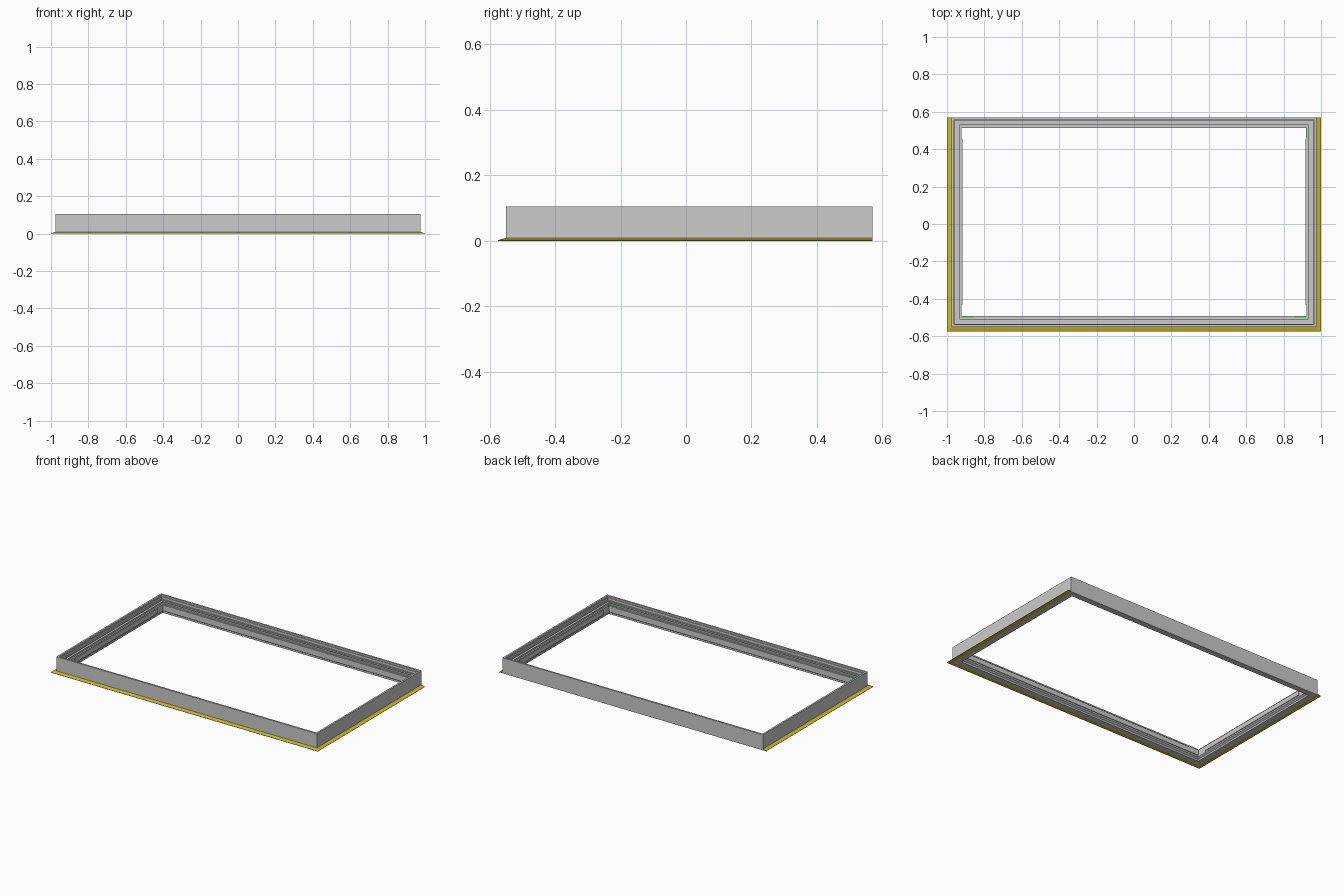
import bpy, bmesh

if "Cube" in bpy.data.objects:
    bpy.data.objects.remove(bpy.data.objects["Cube"])

X, Y0, Y1 = 0.975, -0.55, 0.57   # outer faces of the frame walls


def material(name, rgb):
    m = bpy.data.materials.new(name)
    m.diffuse_color = (*rgb, 1)
    m.use_nodes = True
    m.node_tree.nodes["Principled BSDF"].inputs["Base Color"].default_value = m.diffuse_color
    return m


YELLOW = material("yellow", (0.62, 0.5, 0.02))
GREEN = material("green", (0.05, 0.8, 0.1))


def finish(name, bm, mat=None):
    bmesh.ops.recalc_face_normals(bm, faces=bm.faces)
    me = bpy.data.meshes.new(name)
    bm.to_mesh(me)
    bm.free()
    ob = bpy.data.objects.new(name, me)
    bpy.context.collection.objects.link(ob)
    if mat:
        me.materials.append(mat)
    return ob


def sweep(name, profile, mat=None, open_back=False):
    """Mitred sweep of (inward offset, z) points around the rectangle."""
    bm = bmesh.new()
    rings = []
    for side in range(4):
        ring = []
        for d, z in profile:
            back = Y1 if open_back else Y1 - d
            x, y = X - d, Y0 + d
            px, py = [(x, back), (x, y), (-x, y), (-x, back)][side]
            ring.append(bm.verts.new((px, py, z)))
        rings.append(ring)
    n = len(profile)
    for s in range(3 if open_back else 4):
        a, b = rings[s], rings[(s + 1) % 4]
        for i in range(n):
            j = (i + 1) % n
            bm.faces.new((a[i], a[j], b[j], b[i]))
    if open_back:
        bm.faces.new(rings[0])
        bm.faces.new(rings[3])
    return finish(name, bm, mat)


def box(name, x0, x1, y0, y1, z0, z1, mat=None):
    bm = bmesh.new()
    bmesh.ops.create_cube(bm, size=1)
    for v in bm.verts:
        v.co = (x1 if v.co.x > 0 else x0, y1 if v.co.y > 0 else y0,
                z1 if v.co.z > 0 else z0)
    return finish(name, bm, mat)


# stepped main frame: thin upstand, glazing ledges, inner wall, underside groove
sweep("stepped_frame", [
    (0, 0.008), (0, 0.105), (0.012, 0.105), (0.012, 0.094), (0.016, 0.094),
    (0.016, 0.078), (0.022, 0.078), (0.022, 0.072), (0.038, 0.072),
    (0.038, 0.076), (0.042, 0.076), (0.042, 0.066), (0.052, 0.066),
    (0.052, 0.02), (0.040, 0.012), (0.040, 0.0), (0.030, 0.0),
    (0.030, 0.008)])

# base plate under the outer half of the frame
sweep("base_strip", [(0, 0), (0, 0.008), (0.030, 0.008), (0.030, 0)])

# wedge flange on front, left and right
sweep("sill_flange", [(-0.025, 0), (-0.025, 0.002), (0, 0.009), (0, 0)],
      YELLOW, open_back=True)

# seal strips along the inner wall, stopping short of the side corners
box("front_seal", -X + 0.052, X - 0.052, Y0 + 0.052, Y0 + 0.057, 0.03, 0.062)
box("back_seal", -X + 0.052, X - 0.052, Y1 - 0.056, Y1 - 0.052, 0.03, 0.062)
for s, n in ((-1, "left"), (1, "right")):
    xs = sorted((s * (X - 0.052), s * (X - 0.057)))
    box(n + "_seal", *xs, -0.43, 0.455, 0.03, 0.062)
    # corner clips
    xc = sorted((s * 0.925, s * 0.86))
    box(n + "_front_clip", *xc, Y0 + 0.05, Y0 + 0.056, 0.055, 0.068, GREEN)
box("right_back_clip", X - 0.056, X - 0.050, 0.46, 0.52, 0.055, 0.068, GREEN)
